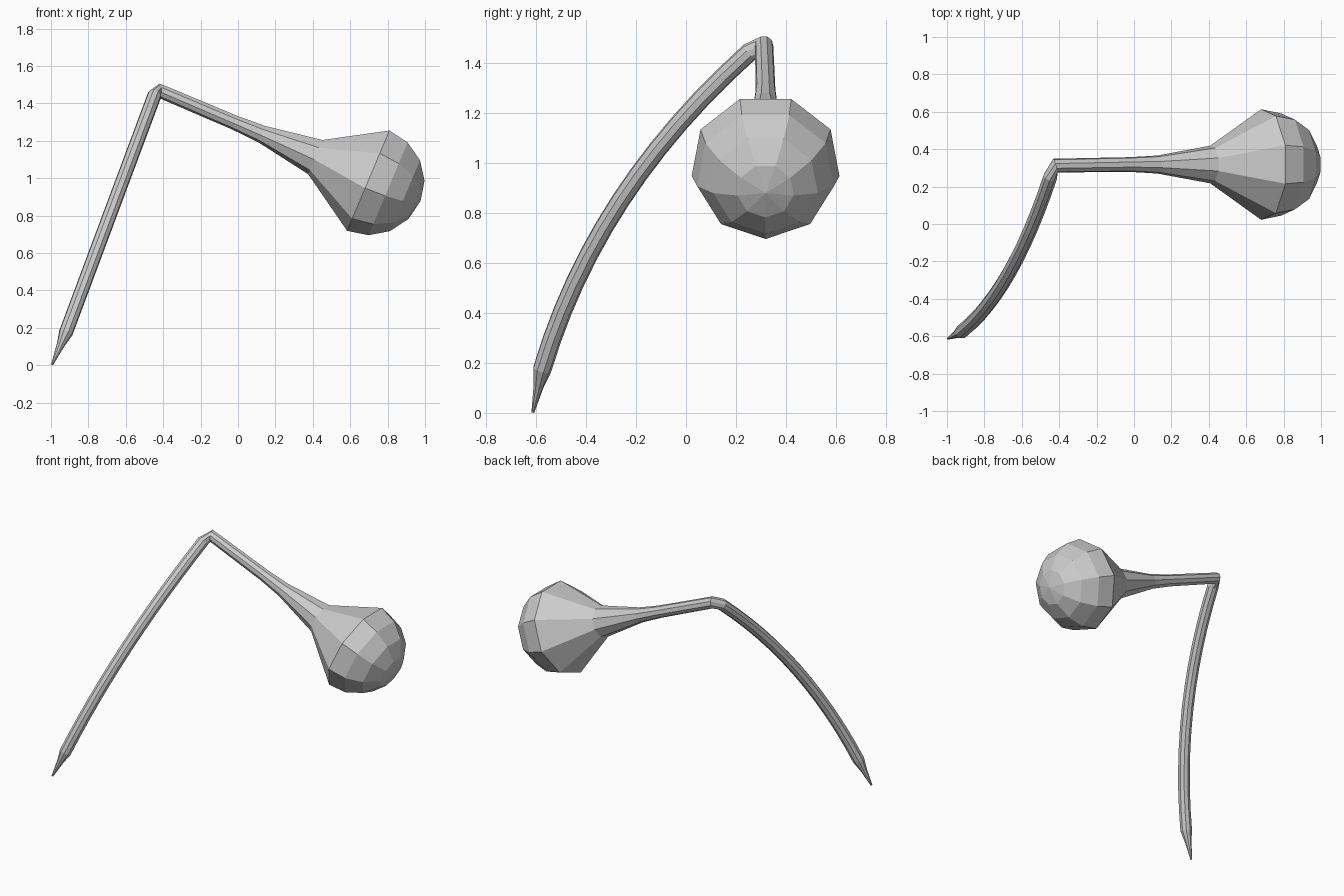
import bpy, bmesh, math
from mathutils import Vector

if "Cube" in bpy.data.objects:
    bpy.data.objects.remove(bpy.data.objects["Cube"])

SIDES = 9


def sweep(name, rings, start_u):
    """Loft 9-sided rings (centre, normal, radius), carrying the frame along."""
    bm = bmesh.new()
    u, last_n, loops = start_u.copy(), rings[0][1].normalized(), []
    for c, n, r in rings:
        n = n.normalized()
        u = last_n.rotation_difference(n) @ u
        u = (u - n * u.dot(n)).normalized()
        last_n, v = n, n.cross(u)
        if r == 0:
            loops.append([bm.verts.new(c)])
            continue
        loops.append([bm.verts.new(c + r * (u * math.cos(a) + v * math.sin(a)))
                      for a in (2 * math.pi * i / SIDES for i in range(SIDES))])
    for a, b in zip(loops, loops[1:]):
        for i in range(SIDES):
            j = (i + 1) % SIDES
            if len(a) == 1:
                bm.faces.new((a[0], b[i], b[j]))
            else:
                bm.faces.new((a[i], a[j], b[j], b[i]))
    bm.faces.new(loops[-1])
    bmesh.ops.recalc_face_normals(bm, faces=bm.faces)
    me = bpy.data.meshes.new(name)
    bm.to_mesh(me)
    bm.free()
    ob = bpy.data.objects.new(name, me)
    bpy.context.collection.objects.link(ob)
    return ob


axis = Vector((0.921, 0, -0.389)).normalized()
down = Vector((-0.389, 0, -0.921)).normalized()
bulb = Vector((0.70, 0.318, 0.995))

# Rounded end of the bulb
rings = [(bulb + axis * 0.3, axis, 0)]
for k in (3, 2, 1, 0):
    t = k * math.pi / 8
    rings.append((bulb + axis * 0.3 * math.sin(t), axis, 0.3 * math.cos(t)))

# Neck narrowing into the upper segment
for d, r in ((0.31, 0.102), (0.62, 0.049), (0.78, 0.040)):
    rings.append((bulb - axis * d, axis, r))

# Bent joint
rings.append((Vector((-0.42, 0.312, 1.468)), Vector((1, 0.3, -0.1)), 0.039))

# Curved lower segment
p0 = Vector((-0.447, 0.255, 1.443))
p1 = Vector((-0.653, -0.362, 0.891))
p2 = Vector((-0.92, -0.575, 0.175))
STEPS = 12
for i in range(STEPS + 1):
    t = i / STEPS
    c = p0 * (1 - t) ** 2 + p1 * 2 * t * (1 - t) + p2 * t * t
    n = (p0 - p1) * (1 - t) + (p1 - p2) * t
    rings.append((c, n, 0.038))

# Pointed claw
tip = Vector((-0.994, -0.612, 0.003))
n = p2 - tip
rings.append((p2.lerp(tip, 0.4), n, 0.021))
rings.append((tip, n, 0.006))

sweep("jointed_leg", rings, down)
